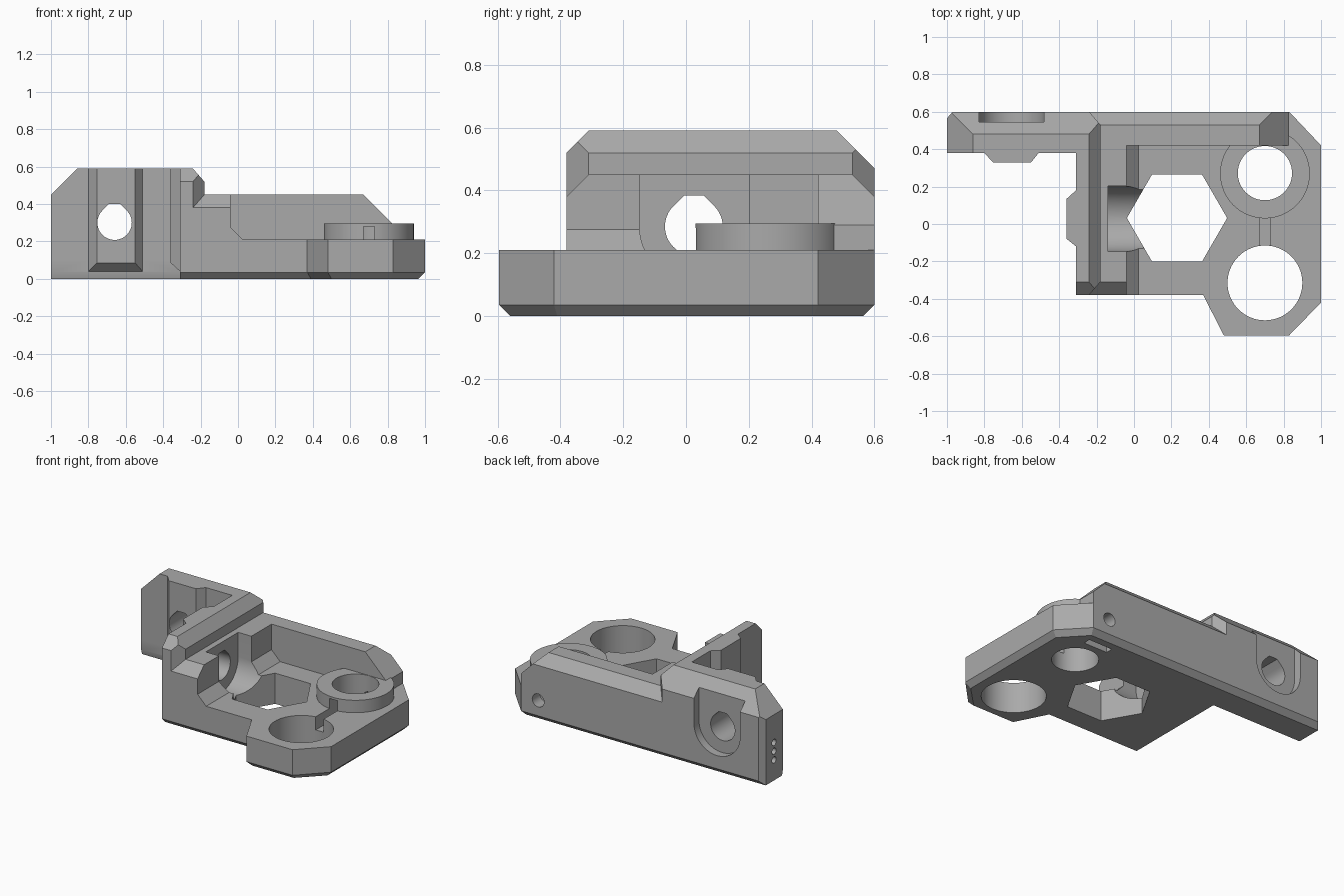
import bpy, bmesh
from math import sin, cos, pi, radians

cube = bpy.data.objects.get("Cube")
if cube:
    bpy.data.objects.remove(cube, do_unlink=True)

grey = bpy.data.materials.new("plain grey")
grey.use_nodes = True
colour = (0.4, 0.4, 0.4, 1)
grey.diffuse_color = colour
grey.node_tree.nodes["Principled BSDF"].inputs["Base Color"].default_value = colour

PLACE = {"x": lambda u, v, w: (w, u, v),
         "y": lambda u, v, w: (u, w, v),
         "z": lambda u, v, w: (u, v, w)}


def loft(name, axis, *sections):
    """Skin equal-length outlines, each given as (position along axis, points)."""
    bm = bmesh.new()
    rings = [[bm.verts.new(PLACE[axis](u, v, w)) for u, v in pts] for w, pts in sections]
    n = len(rings[0])
    for a, b in zip(rings, rings[1:]):
        for i in range(n):
            j = (i + 1) % n
            bm.faces.new((a[i], a[j], b[j], b[i]))
    bm.faces.new(rings[0])
    bm.faces.new(rings[-1])
    bmesh.ops.recalc_face_normals(bm, faces=bm.faces)
    mesh = bpy.data.meshes.new(name)
    bm.to_mesh(mesh)
    bm.free()
    mesh.materials.append(grey)
    ob = bpy.data.objects.new(name, mesh)
    bpy.context.collection.objects.link(ob)
    return ob


def prism(name, axis, a, b, pts):
    return loft(name, axis, (a, pts), (b, pts))


def rect(u0, u1, v0, v1):
    return [(u0, v0), (u1, v0), (u1, v1), (u0, v1)]


def circle(u, v, r, n=64, start=0.0, sweep=2 * pi):
    steps = n if sweep > 6 else n + 1
    return [(u + r * cos(start + sweep * i / n), v + r * sin(start + sweep * i / n))
            for i in range(steps)]


def teardrop(u, v, r):
    arc = circle(u, v, r, 36, 0.75 * pi, 1.5 * pi)
    return arc + [(u + r * 0.33, v + r * 1.08), (u - r * 0.33, v + r * 1.08)]


def u_slot(u, v, r, top):
    return circle(u, v, r, 32, pi, pi) + [(u + r, top), (u - r, top)]


def combine(target, operation, *others):
    for other in others:
        mod = target.modifiers.new("combine", "BOOLEAN")
        mod.operation = operation
        mod.solver = "EXACT"
        mod.object = other
        bpy.context.view_layer.objects.active = target
        bpy.ops.object.modifier_apply(modifier=mod.name)
        bpy.data.objects.remove(other, do_unlink=True)


# Base plate with chamfered bottom edge
outline = [(-.31, -.38), (.37, -.38), (.48, -.595), (.83, -.595), (1, -.42),
           (1, .42), (.83, .6), (-1, .6), (-1, .38), (-.31, .38)]
foot = [(-.31, -.345), (.39, -.345), (.5, -.56), (.815, -.56), (.965, -.41),
        (.965, .405), (.815, .565), (-1, .565), (-1, .39), (-.31, .39)]
body = loft("bracket", "z", (0, foot), (.035, outline), (.21, outline))

# Upright walls: side arm and cross wall, with bevelled top edges
arm = prism("side_arm", "x", -1, -.18,
            [(.38, .1), (.6, .1), (.6, .47), (.48, .59), (.38, .59)])
wall = prism("cross_wall", "y", -.38, .46, rect(-.31, -.18, .1, .59))
combine(arm, "UNION", wall)
combine(arm, "DIFFERENCE",
        prism("cut", "y", -.8, .8, [(-.25, .6), (-.17, .6), (-.17, .508)]),
        prism("cut", "y", -.8, .8, [(-1.02, .43), (-1.02, .62), (-.83, .62)]),
        prism("cut", "x", -.5, 0, [(-.4, .5), (-.4, .61), (-.29, .61)]),
        prism("cut", "z", .3, .8, [(-.26, -.402), (-.16, -.402), (-.16, -.287)]),
        prism("cut", "z", .3, .8, [(-.257, .62), (-.16, .62), (-.16, .507)]))

# Low step beside the cross wall
step = prism("step", "y", -.38, .5,
             [(-.25, .1), (-.25, .45), (-.04, .45), (-.04, .275), (.03, .205), (.03, .1)])
combine(step, "DIFFERENCE",
        prism("cut", "x", -.5, .2, [(-.4, .36), (-.4, .47), (-.29, .47)]))

# Back rail with sloping end
rail = prism("back_rail", "x", -.25, .83,
             [(.42, .1), (.6, .1), (.6, .38), (.53, .45), (.42, .45)])
combine(rail, "DIFFERENCE",
        prism("cut", "y", 0, 1, [(.65, .47), (.85, .47), (.85, .27)]))

# Tapered pads around the two bolt holes
arm_pad = loft("arm_pad", "y", (.43, rect(-.8, -.51, .04, .59)),
               (.38, rect(-.8, -.51, .04, .59)), (.33, rect(-.755, -.55, .085, .59)))
wall_pad = loft("wall_pad", "x", (-.27, rect(-.12, .18, .04, .59)),
                (-.31, rect(-.12, .18, .04, .59)), (-.36, rect(-.08, .135, .085, .59)))
collar = prism("collar", "z", .12, .295, circle(.7, .27, .24))
combine(body, "UNION", arm, step, rail, arm_pad, wall_pad, collar)

# Bolt holes and their open recesses
combine(body, "DIFFERENCE",
        prism("cut", "y", .2, .8, teardrop(-.66, .3, .092)),
        prism("cut", "y", .545, .8, u_slot(-.655, .3, .175, .8)),
        prism("cut", "x", -.5, .05, teardrop(.025, .285, .092)),
        prism("cut", "x", -.14, .05, u_slot(.027, .285, .175, .8)))

# Hexagon opening, rod holes, clamp slot and nut pocket
combine(body, "DIFFERENCE",
        prism("cut", "z", -.2, .8, circle(.23, .032, .268, 6)),
        prism("cut", "z", -.2, .8, circle(.7, .272, .145)),
        prism("cut", "z", -.2, .8, circle(.7, -.315, .2)),
        prism("cut", "y", -.25, .25, rect(.67, .73, .12, .28)),
        prism("cut", "y", .25, .8, circle(.7, .14, .045, 24)),
        prism("cut", "z", -.2, .22, rect(.61, .79, .465, .515)))

# Trimmed rear corner and three small end sockets
combine(body, "DIFFERENCE",
        prism("cut", "z", -.2, .8, [(-.953, .62), (-1.03, .62), (-1.03, .53)]),
        *[prism("cut", "x", -1.1, -.92, circle(.475, z, .022, 16)) for z in (.14, .2, .26)])

bpy.ops.object.select_all(action="DESELECT")
body.select_set(True)
bpy.context.view_layer.objects.active = body
bpy.ops.object.shade_smooth_by_angle(angle=radians(25))
